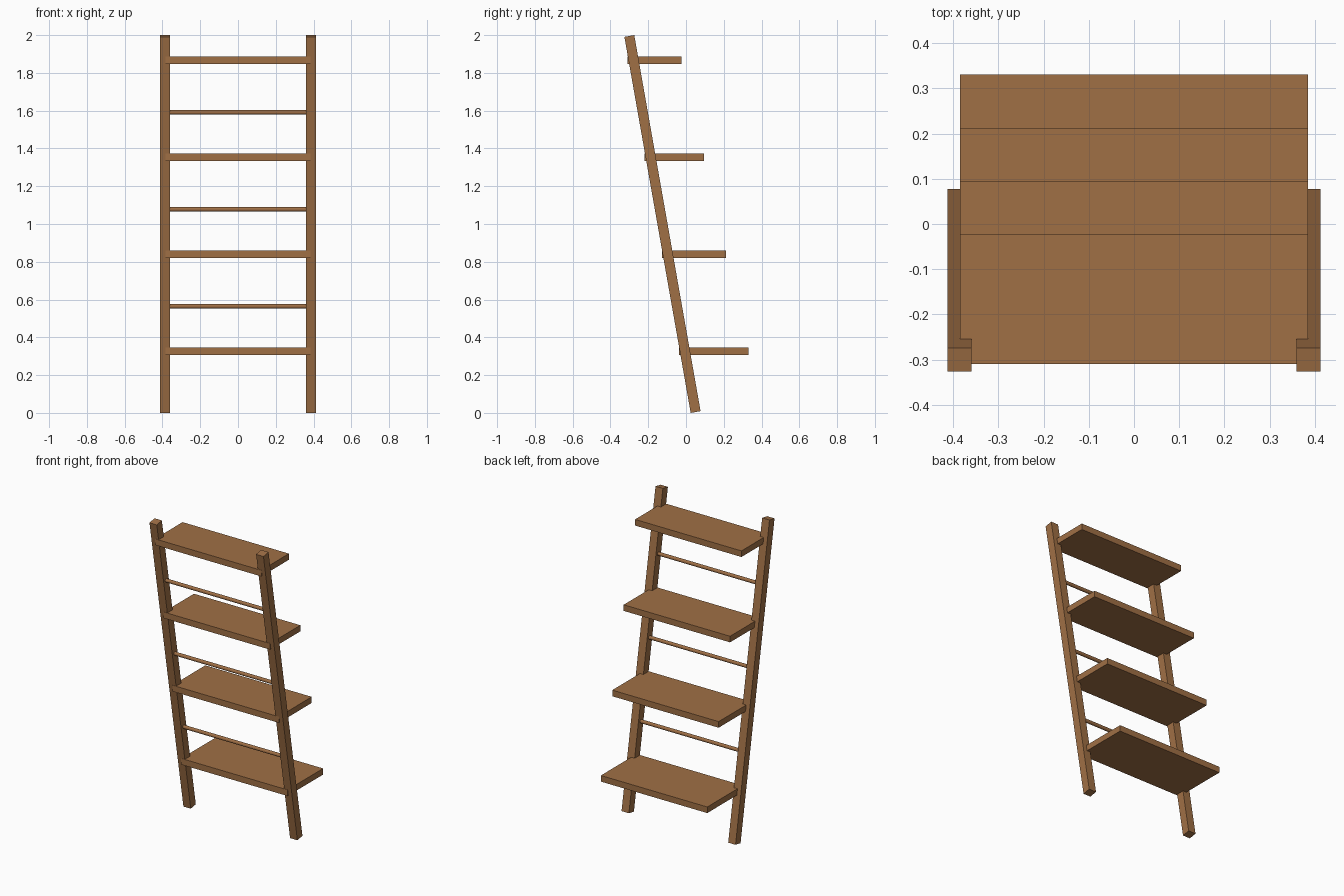
import bpy
import math
from mathutils import Matrix

if "Cube" in bpy.data.objects:
    bpy.data.objects.remove(bpy.data.objects["Cube"])

TILT = math.radians(10)
RAIL_X, RAIL_W, RAIL_LEN = 0.386, 0.053, 2.0215
RAIL_CENTRE = (-0.1245, 1.0)  # y, z

wood = bpy.data.materials.new("brown wood")
wood.diffuse_color = (0.35, 0.16, 0.06, 1)
wood.use_nodes = True
wood.node_tree.nodes["Principled BSDF"].inputs["Base Color"].default_value = wood.diffuse_color


def rail_y(z):
    """Depth of the rail's centre line at height z."""
    return RAIL_CENTRE[0] + (RAIL_CENTRE[1] - z) * math.tan(TILT)


def finish(name):
    ob = bpy.context.object
    ob.name = name
    ob.data.materials.append(wood)
    return ob


def box(name, centre, size, tilt=0.0):
    bpy.ops.mesh.primitive_cube_add(size=1, location=centre)
    ob = finish(name)
    ob.data.transform(Matrix.Diagonal((*size, 1)))
    ob.rotation_euler.x = tilt
    return ob


# Two leaning side rails
for side, sx in (("left", -1), ("right", 1)):
    box(f"{side}_rail", (sx * RAIL_X, *RAIL_CENTRE),
        (RAIL_W, RAIL_W, RAIL_LEN), TILT)

# Four level shelves, each shallower than the one below
for i in range(4):
    z = 0.326 + i * 0.5135
    front = rail_y(z) - 0.032
    back = 0.33 - i * 0.1178
    box(f"shelf_{i + 1}", (0, (front + back) / 2, z),
        (0.77, back - front, 0.04))

# Three thin round rungs between the shelves
for i in range(3):
    z = 0.564 + i * 0.5135
    bpy.ops.mesh.primitive_cylinder_add(
        vertices=12, radius=0.0115, depth=0.74,
        location=(0, rail_y(z), z), rotation=(0, math.pi / 2, 0))
    finish(f"rung_{i + 1}")
